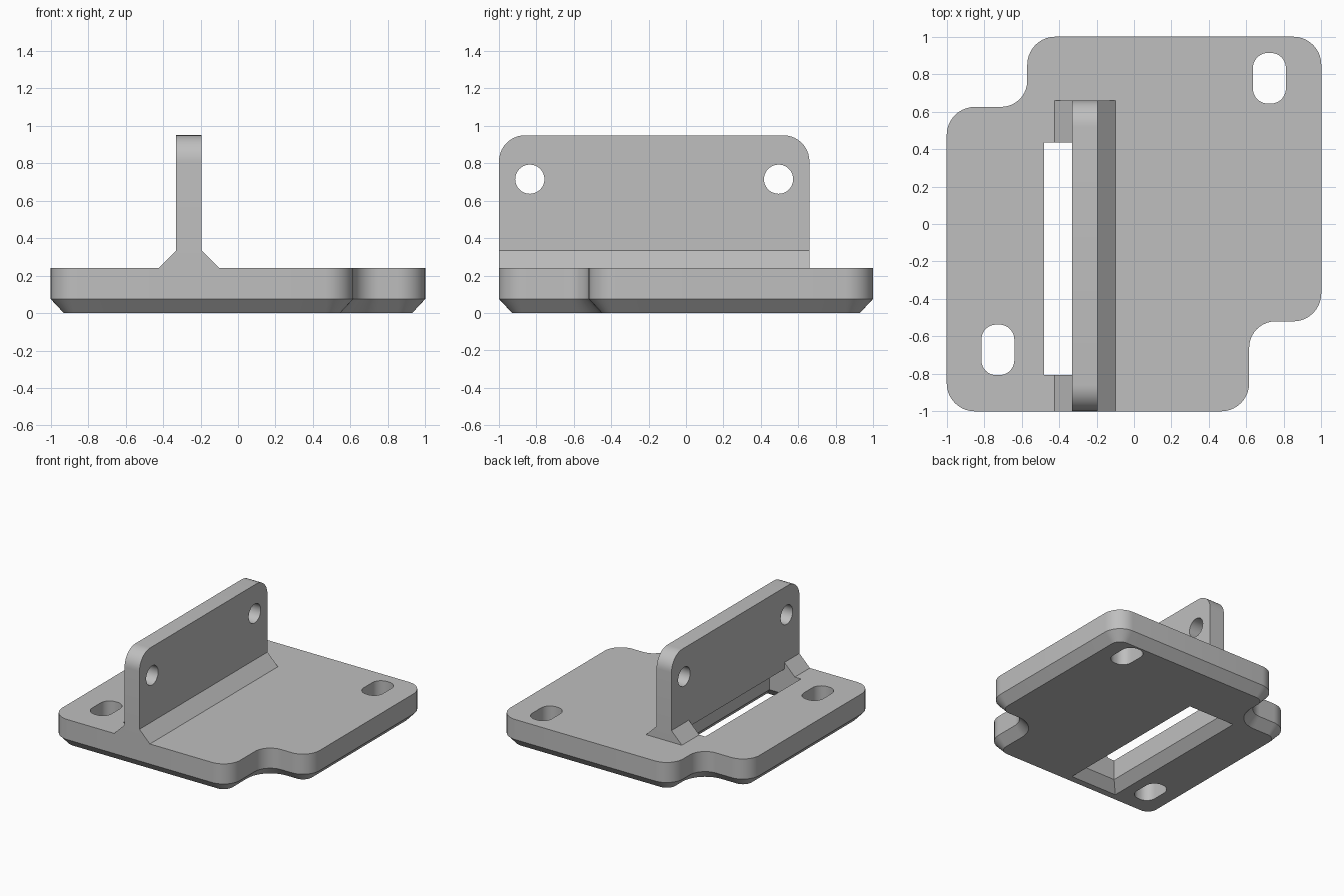
import bpy, bmesh, math
from mathutils import Vector

if "Cube" in bpy.data.objects:
    bpy.data.objects.remove(bpy.data.objects["Cube"], do_unlink=True)

grey = bpy.data.materials.new("plain_grey")
grey.use_nodes = True
COLOUR = (0.52, 0.52, 0.52, 1)
grey.diffuse_color = COLOUR
grey.node_tree.nodes["Principled BSDF"].inputs["Base Color"].default_value = COLOUR


def rounded(corners, inset=0.0, steps=10):
    """Counter-clockwise right-angled outline; corners are (u, v, radius)."""
    pts = []
    for i, (u, v, r) in enumerate(corners):
        p = Vector((u, v))
        a = (Vector(corners[i - 1][:2]) - p).normalized()
        b = (Vector(corners[(i + 1) % len(corners)][:2]) - p).normalized()
        convex = b.x * a.y - b.y * a.x > 0
        if r == 0:
            pts.append(p + (a + b) * inset)
            continue
        centre = p + (a + b) * r
        radius = r - inset if convex else r + inset
        for k in range(steps + 1):
            t = math.pi / 2 * k / steps
            pts.append(centre - (b * math.cos(t) + a * math.sin(t)) * radius)
    return pts


def rect(u0, u1, v0, v1, r=0.0, inset=0.0):
    return rounded([(u0, v0, r), (u1, v0, r), (u1, v1, r), (u0, v1, r)], inset)


def loft(name, rings, place):
    """Solid through (outline, level) rings; place maps u, v, level to x, y, z."""
    bm = bmesh.new()
    loops = [[bm.verts.new(place(p[0], p[1], w)) for p in ring] for ring, w in rings]
    for low, high in zip(loops, loops[1:]):
        for i in range(len(low)):
            j = (i + 1) % len(low)
            bm.faces.new((low[i], low[j], high[j], high[i]))
    bm.faces.new(loops[0][::-1])
    bm.faces.new(loops[-1])
    bmesh.ops.remove_doubles(bm, verts=bm.verts, dist=1e-4)
    bmesh.ops.recalc_face_normals(bm, faces=bm.faces)
    mesh = bpy.data.meshes.new(name)
    bm.to_mesh(mesh)
    bm.free()
    mesh.materials.append(grey)
    obj = bpy.data.objects.new(name, mesh)
    bpy.context.collection.objects.link(obj)
    return obj


def flat(u, v, w):
    return (u, v, w)


def upright(u, v, w):
    return (w, u, v)


def along_y(u, v, w):
    return (u, w, v)


def cut(obj, cutters):
    bpy.context.view_layer.objects.active = obj
    for c in cutters:
        mod = obj.modifiers.new("cut", 'BOOLEAN')
        mod.operation, mod.solver, mod.object = 'DIFFERENCE', 'EXACT', c
        bpy.ops.object.modifier_apply(modifier=mod.name)


def smooth(obj):
    bpy.ops.object.select_all(action='DESELECT')
    obj.select_set(True)
    bpy.context.view_layer.objects.active = obj
    bpy.ops.object.shade_smooth_by_angle(angle=math.radians(30))


TOP, BEVEL_Z, BEVEL = 0.24, 0.075, 0.07
WALL_L, WALL_R, BACK = -0.33, -0.195, 0.66
SLOT_L, SLOT_F, SLOT_B = -0.48, -0.805, 0.435
R, RI = 0.15, 0.14

# Base plate with two notched corners and a bevelled underside
outline = [(-1, -1, R), (0.615, -1, R), (0.615, -0.52, RI), (1, -0.52, R),
           (1, 1, R), (-0.57, 1, R), (-0.57, 0.625, RI), (-1, 0.625, R)]
base = loft("base_plate", [(rounded(outline, BEVEL), 0), (rounded(outline), BEVEL_Z),
                           (rounded(outline), TOP)], flat)

# Upright wall
wall_shape = rounded([(-1, TOP, 0), (BACK, TOP, 0), (BACK, 0.95, RI), (-1, 0.95, RI)])
wall = loft("upright_wall", [(wall_shape, WALL_L), (wall_shape, WALL_R)], upright)

# Sloped fillets at the foot of the wall, the left one split by the window
def fillet(name, x, dx, y0, y1):
    tri = [(x, TOP), (x + dx, TOP), (x, TOP + 0.095)]
    loft(name, [(tri, y0), (tri, y1)], along_y)

fillet("fillet_long", WALL_R, 0.095, -1, BACK)
fillet("fillet_front", WALL_L, -0.095, -1, SLOT_F)
fillet("fillet_back", WALL_L, -0.095, SLOT_B, BACK)

# Window passing under the wall, flared at the bottom
def window_ring(grow):
    return rect(SLOT_L, WALL_R, SLOT_F, SLOT_B, 0, -grow)

window = loft("window_cutter", [(window_ring(BEVEL * 1.4), -0.4 * BEVEL_Z),
                                (window_ring(0), BEVEL_Z), (window_ring(0), 0.28)], flat)

# Oblong mounting holes in the plate and round holes in the wall
plate_holes, wall_holes = [], []
for x, y in ((0.723, 0.778), (-0.727, -0.672)):
    ring = rect(x - 0.088, x + 0.088, y - 0.135, y + 0.135, 0.08)
    plate_holes.append(loft("oblong_cutter", [(ring, -0.1), (ring, 0.4)], flat))
for y in (-0.835, 0.495):
    ring = rect(y - 0.078, y + 0.078, 0.637, 0.793, 0.078)
    wall_holes.append(loft("round_cutter", [(ring, -0.5), (ring, 0)], upright))

cut(base, [window] + plate_holes)
cut(wall, [window] + wall_holes)
for c in [window] + plate_holes + wall_holes:
    bpy.data.objects.remove(c, do_unlink=True)
smooth(base)
smooth(wall)
